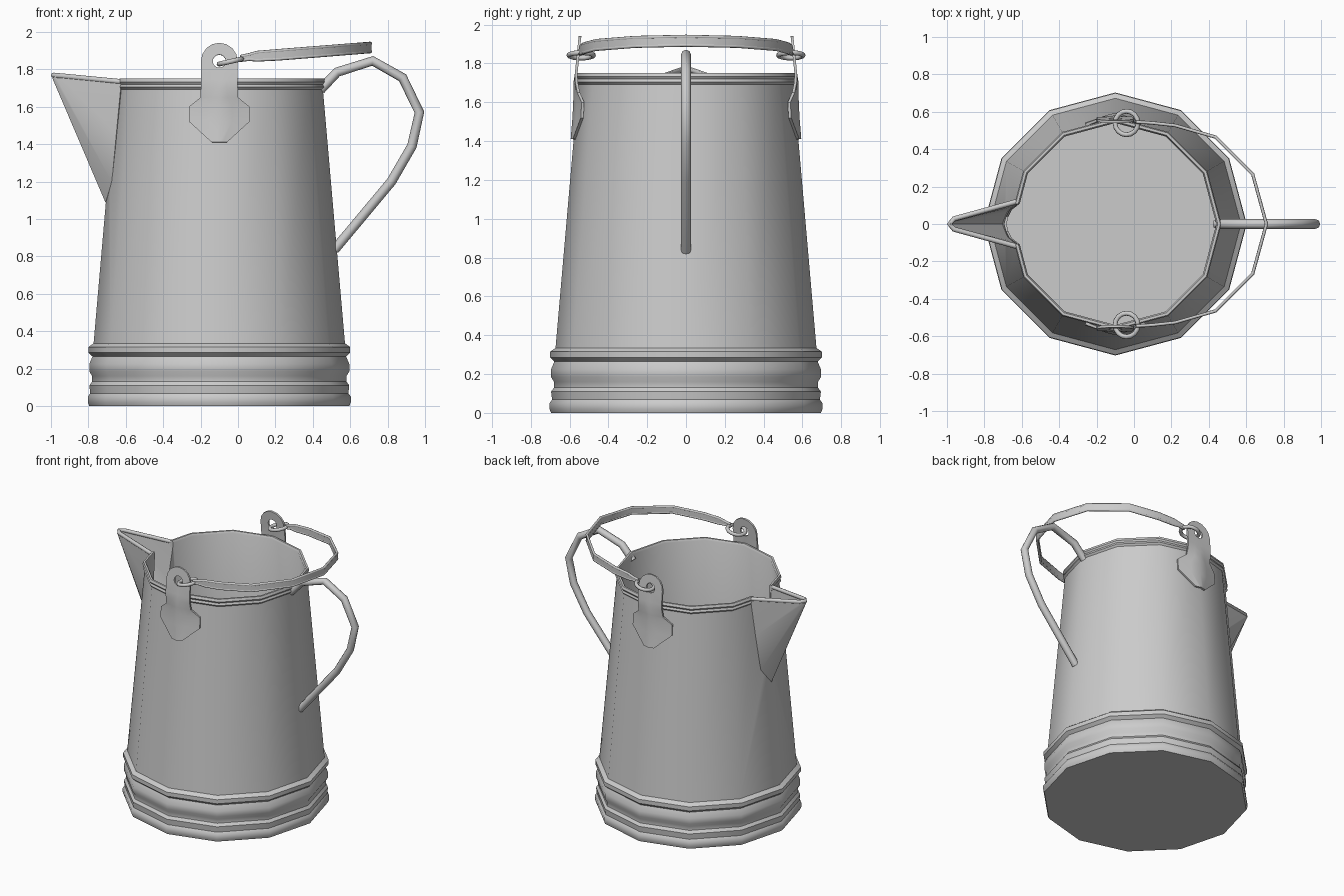
import bpy, bmesh, math
from mathutils import Vector

if "Cube" in bpy.data.objects:
    bpy.data.objects.remove(bpy.data.objects["Cube"])

CX = -0.1  # body axis


def finish(ob, angle=35, thick=0):
    bpy.ops.object.select_all(action='DESELECT')
    ob.select_set(True)
    bpy.context.view_layer.objects.active = ob
    if thick:
        m = ob.modifiers.new("thickness", 'SOLIDIFY')
        m.thickness, m.offset = thick, 0
        bpy.ops.object.modifier_apply(modifier=m.name)
    bpy.ops.object.shade_smooth_by_angle(angle=math.radians(angle))
    return ob


def mesh(name, verts, faces):
    me = bpy.data.meshes.new(name)
    me.from_pydata([tuple(v) for v in verts], [], faces)
    bm = bmesh.new()
    bm.from_mesh(me)
    bmesh.ops.remove_doubles(bm, verts=bm.verts, dist=0.0005)
    bmesh.ops.recalc_face_normals(bm, faces=bm.faces)
    bm.to_mesh(me)
    bm.free()
    ob = bpy.data.objects.new(name, me)
    bpy.context.collection.objects.link(ob)
    return ob


def grid(rows, close=False):
    """Vertices and quads of a loft through equal-length rows."""
    n = len(rows[0])
    faces = [(i * n + j, i * n + (j + 1) % n, (i + 1) * n + (j + 1) % n, (i + 1) * n + j)
             for i in range(len(rows) - 1) for j in range(n if close else n - 1)]
    return [p for r in rows for p in r], faces


def tube(name, pts, r):
    cu = bpy.data.curves.new(name, 'CURVE')
    cu.dimensions = '3D'
    cu.bevel_depth, cu.bevel_resolution, cu.use_fill_caps = r, 2, True
    sp = cu.splines.new('POLY')
    sp.points.add(len(pts) - 1)
    for p, co in zip(sp.points, pts):
        p.co = (*co, 1)
    ob = bpy.data.objects.new(name, cu)
    bpy.context.collection.objects.link(ob)
    bpy.ops.object.select_all(action='DESELECT')
    ob.select_set(True)
    bpy.context.view_layer.objects.active = ob
    bpy.ops.object.convert(target='MESH')
    return finish(bpy.context.object, 50)


# Twelve-sided body: beaded base, tapering wall, rolled rim, inner wall and floor
profile = [(0, 0), (.695, 0), (.703, .02), (.703, .05), (.69, .068), (.695, .11), (.68, .13),
           (.68, .16), (.695, .185), (.695, .225), (.678, .265), (.7, .285), (.7, .315),
           (.672, .335), (.554, 1.692), (.566, 1.705), (.56, 1.72), (.568, 1.732),
           (.562, 1.75), (.548, 1.75), (.54, 1.735), (.655, .335), (.655, .03), (0, .03)]
ring12 = [(math.cos(k * math.pi / 6), math.sin(k * math.pi / 6)) for k in range(12)]
body = mesh("body", *grid([[(CX + r * c, r * s, z) for c, s in ring12] for r, z in profile], True))

# Notch in the wall behind the spout
half = [(.108, 1.85), (.106, 1.7), (.075, 1.32), (.04, 1.22)]
outline = half + [(-y, z) for y, z in reversed(half)]
n = len(outline)
v, f = grid([[(x, y, z) for y, z in outline] for x in (-.9, -.45)], True)
cutter = mesh("spout_cutter", v, f + [tuple(range(n)), tuple(range(n, 2 * n))])
bo = body.modifiers.new("notch", 'BOOLEAN')
bo.operation, bo.object = 'DIFFERENCE', cutter
bpy.context.view_layer.objects.active = body
bpy.ops.object.modifier_apply(modifier=bo.name)
bpy.data.objects.remove(cutter)
finish(body)


def mirrored(pts):
    """Half path ending on the centre plane, continued on the other side of y = 0."""
    pts = [Vector(p) for p in pts]
    return pts + [Vector((p.x, -p.y, p.z)) for p in reversed(pts[:-1])]


# Spout: loft from the wall to the narrow lip, with a rolled edge
wall = mirrored([(-.622, .122, 1.735), (-.648, .1, 1.46), (-.67, .075, 1.2), (-.702, 0, 1.09)])
lip = mirrored([(-.965, .03, 1.77), (-.975, .024, 1.765), (-.983, .014, 1.758), (-.986, 0, 1.755)])
finish(mesh("spout", *grid([wall, lip])), 40, .014)
tube("spout_rim", mirrored([(-.618, .122, 1.733), (-.962, .028, 1.766), (-.986, 0, 1.768)]), .014)

# Rear handle
tube("handle", [(.44, 0, 1.69), (.53, 0, 1.785), (.72, 0, 1.845), (.88, 0, 1.755), (.97, 0, 1.57),
                (.93, 0, 1.39), (.82, 0, 1.2), (.515, 0, .835)], .026)

# Side ears, folded over the body edge, each with an eyelet and a loose ring
rows = [(1.41, .04, .587, .268), (1.52, .16, .578, .268), (1.6, .16, .574, .268),
        (1.65, .1, .573, .2), (1.7, .098, .573, .1), (1.745, .098, .566, 0)]
cols = (-1, -.4142, 0, .4142, 1)
for side, s in (("front", -1), ("back", 1)):
    v, f = grid([[(CX + w * c, s * (y - abs(w * c) * fold), z) for c in cols]
                 for z, w, y, fold in rows])
    outer, hole = [], []
    for k in range(16):
        a = k * math.pi / 8
        c, d = math.cos(a), math.sin(a)
        m = 1 if d >= 0 else max(abs(c), abs(d))
        for ring, x, z in ((outer, .098 * c / m, .098 * d / m), (hole, .035 * c, .035 * d)):
            t = (z + .098) / .196
            ring.append((CX + x, s * (.566 - .02 * t), 1.843 + z))
    v2, f2 = grid([outer, hole], True)
    f += [tuple(i + len(v) for i in q) for q in f2]
    finish(mesh("ear_" + side, v + v2, f), 40, .014)
    bpy.ops.mesh.primitive_torus_add(major_segments=16, minor_segments=8, major_radius=.063,
                                     minor_radius=.013, location=(-.04, s * .54, 1.842),
                                     rotation=(0, -.22, 0))
    ob = bpy.context.object
    ob.name = "ring_" + side
    finish(ob, 60)

# Swinging bail: flat band with rolled edges, tapering to the rings
path = [(.012, .545, 1.858, .01), (.06, .543, 1.866, .012), (.1, .54, 1.87, .02),
        (.22, .527, 1.878, .022), (.435, .465, 1.895, .022), (.635, .265, 1.911, .022),
        (.708, 0, 1.917, .022)]
edges = [mirrored([(x, y, z + k * h) for x, y, z, h in path]) for k in (-1, 1)]
finish(mesh("bail", *grid(edges)), 40, .014)
for name, e in zip(("bail_lower_edge", "bail_upper_edge"), edges):
    tube(name, e, .009)
